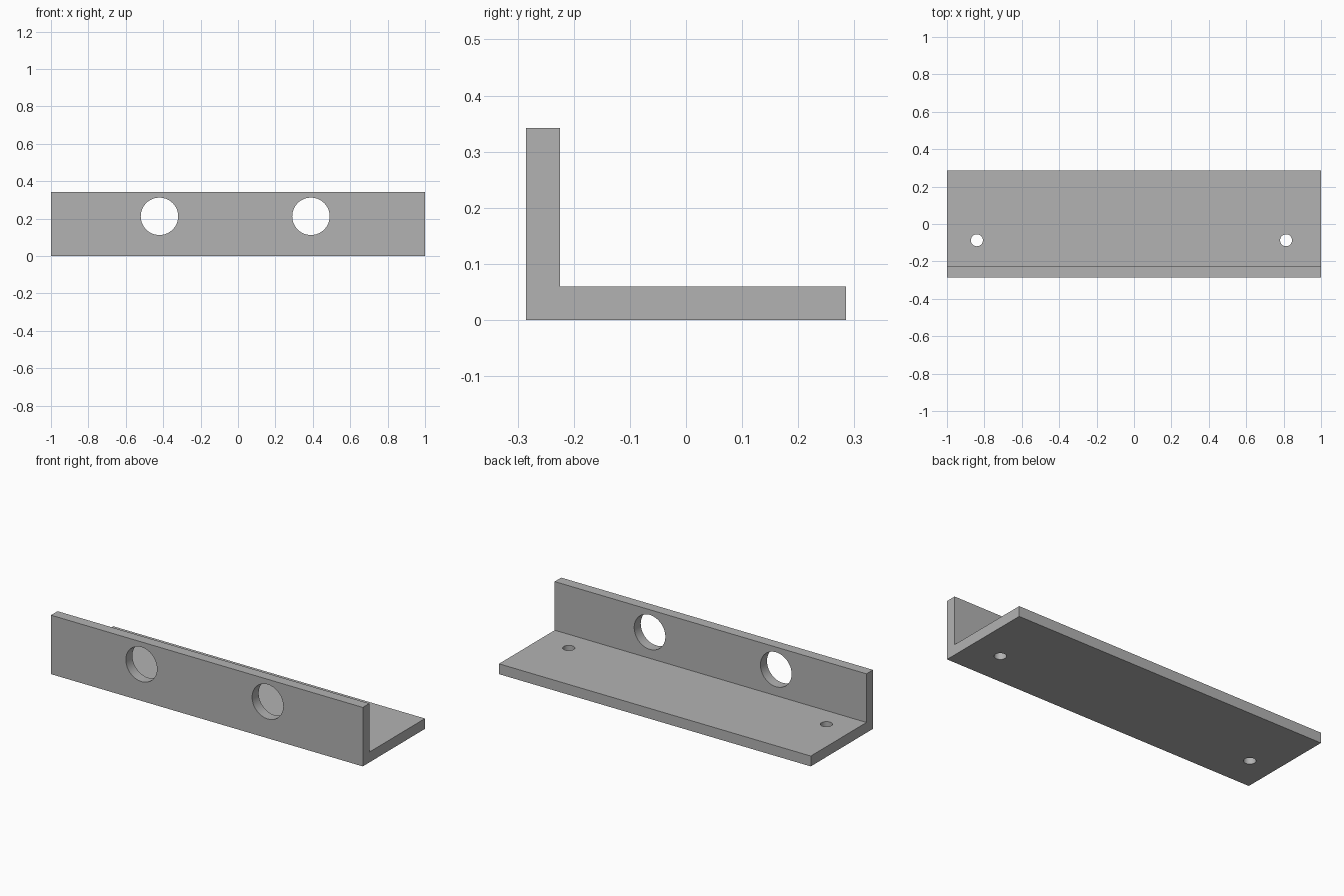
import bpy
import bmesh
import math

default_cube = bpy.data.objects.get("Cube")
if default_cube:
    bpy.data.objects.remove(default_cube, do_unlink=True)

LENGTH, DEPTH, HEIGHT, THICK = 2.0, 0.57, 0.342, 0.06
FRONT, BACK = -DEPTH / 2, DEPTH / 2

grey = bpy.data.materials.new("plain_grey")
grey.use_nodes = True
colour = (0.45, 0.45, 0.45, 1)
grey.diffuse_color = colour
grey.node_tree.nodes["Principled BSDF"].inputs["Base Color"].default_value = colour

# L-shaped profile extruded along the length
profile = [(FRONT, 0), (BACK, 0), (BACK, THICK),
           (FRONT + THICK, THICK), (FRONT + THICK, HEIGHT), (FRONT, HEIGHT)]
bm = bmesh.new()
end = bm.faces.new([bm.verts.new((-LENGTH / 2, y, z)) for y, z in profile])
sweep = bmesh.ops.extrude_face_region(bm, geom=[end])
bmesh.ops.translate(bm, vec=(LENGTH, 0, 0),
                    verts=[v for v in sweep["geom"] if isinstance(v, bmesh.types.BMVert)])
bmesh.ops.recalc_face_normals(bm, faces=bm.faces)
mesh = bpy.data.meshes.new("angle_bracket")
bm.to_mesh(mesh)
bm.free()
bracket = bpy.data.objects.new("angle_bracket", mesh)
bpy.context.collection.objects.link(bracket)
mesh.materials.append(grey)


def drill(name, location, radius, rotation=(0, 0, 0)):
    """Cut a round hole through the bracket."""
    bpy.ops.mesh.primitive_cylinder_add(vertices=64, radius=radius, depth=THICK * 2,
                                        location=location, rotation=rotation)
    cutter = bpy.context.object
    cutter.name = name + "_cutter"
    cutter.data.materials.append(grey)
    cutter.hide_render = True
    cut = bracket.modifiers.new(name, "BOOLEAN")
    cut.operation = "DIFFERENCE"
    cut.solver = "EXACT"
    cut.object = cutter
    bpy.context.view_layer.objects.active = bracket
    bpy.ops.object.modifier_apply(modifier=name)
    bpy.data.objects.remove(cutter, do_unlink=True)


# Large holes through the upright wall
for side, x in (("right", -0.42), ("left", 0.39)):
    drill(side + "_wall_hole", (x, FRONT + THICK / 2, 0.212), 0.1, (math.pi / 2, 0, 0))

# Small screw holes through the base
for side, x in (("right", -0.84), ("left", 0.813)):
    drill(side + "_screw_hole", (x, -0.087, THICK / 2), 0.032)

# Smooth hole walls with crisp edges
bpy.ops.object.select_all(action="DESELECT")
bracket.select_set(True)
bpy.context.view_layer.objects.active = bracket
bpy.ops.object.shade_smooth_by_angle(angle=math.radians(30))
